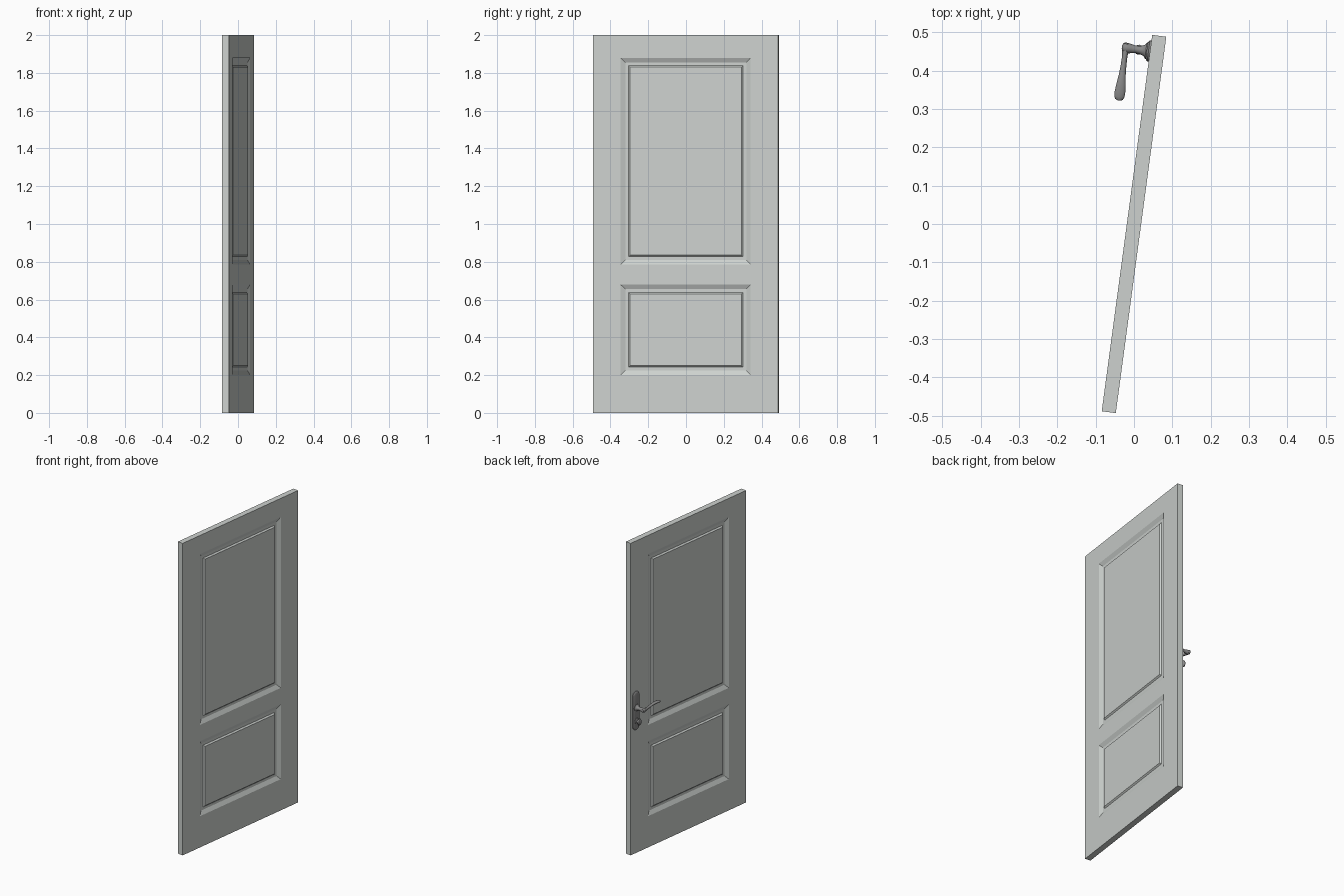
import bpy, bmesh, math
from mathutils import Vector

if "Cube" in bpy.data.objects:
    bpy.data.objects.remove(bpy.data.objects["Cube"])

SWING = -math.radians(7.64)      # the door stands slightly turned about z
HALF_W, HALF_T, HEIGHT = 0.495, 0.0185, 2.0
HY = 0.452                       # handle position along the door width


def material(name, rgb):
    m = bpy.data.materials.new(name)
    m.diffuse_color = (*rgb, 1)
    m.use_nodes = True
    m.node_tree.nodes["Principled BSDF"].inputs["Base Color"].default_value = m.diffuse_color
    return m


door_paint = material("pale_grey_paint", (0.61, 0.64, 0.62))
metal = material("dark_grey_metal", (0.25, 0.25, 0.25))


def finish(bm, name, mat, smooth=None):
    bmesh.ops.recalc_face_normals(bm, faces=bm.faces)
    me = bpy.data.meshes.new(name)
    bm.to_mesh(me)
    bm.free()
    me.materials.append(mat)
    ob = bpy.data.objects.new(name, me)
    bpy.context.collection.objects.link(ob)
    ob.rotation_euler.z = SWING
    if smooth:
        bpy.ops.object.select_all(action='DESELECT')
        ob.select_set(True)
        bpy.context.view_layer.objects.active = ob
        bpy.ops.object.shade_smooth_by_angle(angle=math.radians(smooth))
    return ob


def loft(name, sections, sides=24, stretch=0.0):
    """Skin ellipses (centre, u, v); stretch pulls them apart in z to a stadium."""
    bm = bmesh.new()
    rings = []
    for c, u, v in sections:
        ring = []
        for i in range(sides):
            a = 2 * math.pi * (i + 0.5) / sides
            p = Vector(c) + Vector(u) * math.cos(a) + Vector(v) * math.sin(a)
            p.z += math.copysign(stretch, math.sin(a))
            ring.append(bm.verts.new(p))
        rings.append(ring)
    for r, s in zip(rings, rings[1:]):
        for i in range(sides):
            j = (i + 1) % sides
            bm.faces.new((r[i], r[j], s[j], s[i]))
    bm.faces.new(rings[0])
    bm.faces.new(rings[-1])
    return finish(bm, name, metal, 40)


def turned(name, z, profile, stretch=0.0, flat=1.0):
    """Part turned about the door normal; profile is (distance out, radius)."""
    return loft(name, [((-HALF_T - d, HY, z), (0, r * flat, 0), (0, 0, r))
                       for d, r in profile], stretch=stretch)


# Door leaf: grid of stiles and rails on both sides
bm = bmesh.new()
ys = (-HALF_W, -0.348, 0.348, HALF_W)
zs = (0, 0.2, 0.68, 0.785, 1.88, HEIGHT)
grid = [[bm.verts.new((HALF_T, y, z)) for z in zs] for y in ys]
for i in range(len(ys) - 1):
    for j in range(len(zs) - 1):
        bm.faces.new((grid[i][j], grid[i + 1][j], grid[i + 1][j + 1], grid[i][j + 1]))
ext = bmesh.ops.extrude_face_region(bm, geom=bm.faces[:], use_keep_orig=True)
bmesh.ops.translate(bm, vec=(-2 * HALF_T, 0, 0),
                    verts=[e for e in ext["geom"] if isinstance(e, bmesh.types.BMVert)])
bmesh.ops.recalc_face_normals(bm, faces=bm.faces)

# Panels: sloped moulding, flat groove, raised field
panels = []
for f in bm.faces:
    c = f.calc_center_median()
    if abs(f.normal.x) > 0.9 and abs(c.y) < 0.1 and (0.2 < c.z < 0.68 or 0.785 < c.z < 1.88):
        panels.append(f)
for width, depth in ((0.025, -0.012), (0.017, 0.0), (0.008, 0.008)):
    bmesh.ops.inset_individual(bm, faces=panels, thickness=width, depth=depth,
                               use_even_offset=True)
finish(bm, "door_leaf", door_paint)

# Handle plate with rounded ends and softened rim
turned("handle_plate", 0.915, [(-0.002, 0.028), (0.004, 0.028), (0.007, 0.025), (0.009, 0.019)],
       stretch=0.095)

# Lever stem with flared base and rounded tip
turned("lever_stem", 0.935, [(0.006, 0.022), (0.011, 0.021), (0.015, 0.015), (0.025, 0.011),
                             (0.038, 0.0095), (0.05, 0.012), (0.06, 0.014), (0.068, 0.013),
                             (0.073, 0.008), (0.074, 0.003)])

# Lever: slim at the stem, rising and widening to a rounded end
path = [(-0.014, 0.0, 0.004, 0.005), (-0.011, 0.0, 0.009, 0.010), (0.0, 0.0, 0.010, 0.012),
        (0.02, 0.001, 0.007, 0.010), (0.045, 0.007, 0.0075, 0.008), (0.07, 0.013, 0.009, 0.007),
        (0.095, 0.016, 0.012, 0.0065), (0.115, 0.016, 0.014, 0.006), (0.128, 0.015, 0.0135, 0.006),
        (0.135, 0.014, 0.010, 0.005), (0.138, 0.014, 0.005, 0.003)]
loft("lever", [((-0.082, HY - along, 0.935 + rise), (a, 0, 0), (0, 0, b))
               for along, rise, a, b in path])

# Lock knob below the lever: round neck and flattened grip
turned("knob_neck", 0.85, [(0.006, 0.018), (0.012, 0.017), (0.016, 0.01), (0.024, 0.009)])
turned("knob_grip", 0.85, [(0.02, 0.010), (0.023, 0.018), (0.03, 0.022), (0.036, 0.019),
                           (0.039, 0.010)], flat=0.6)
